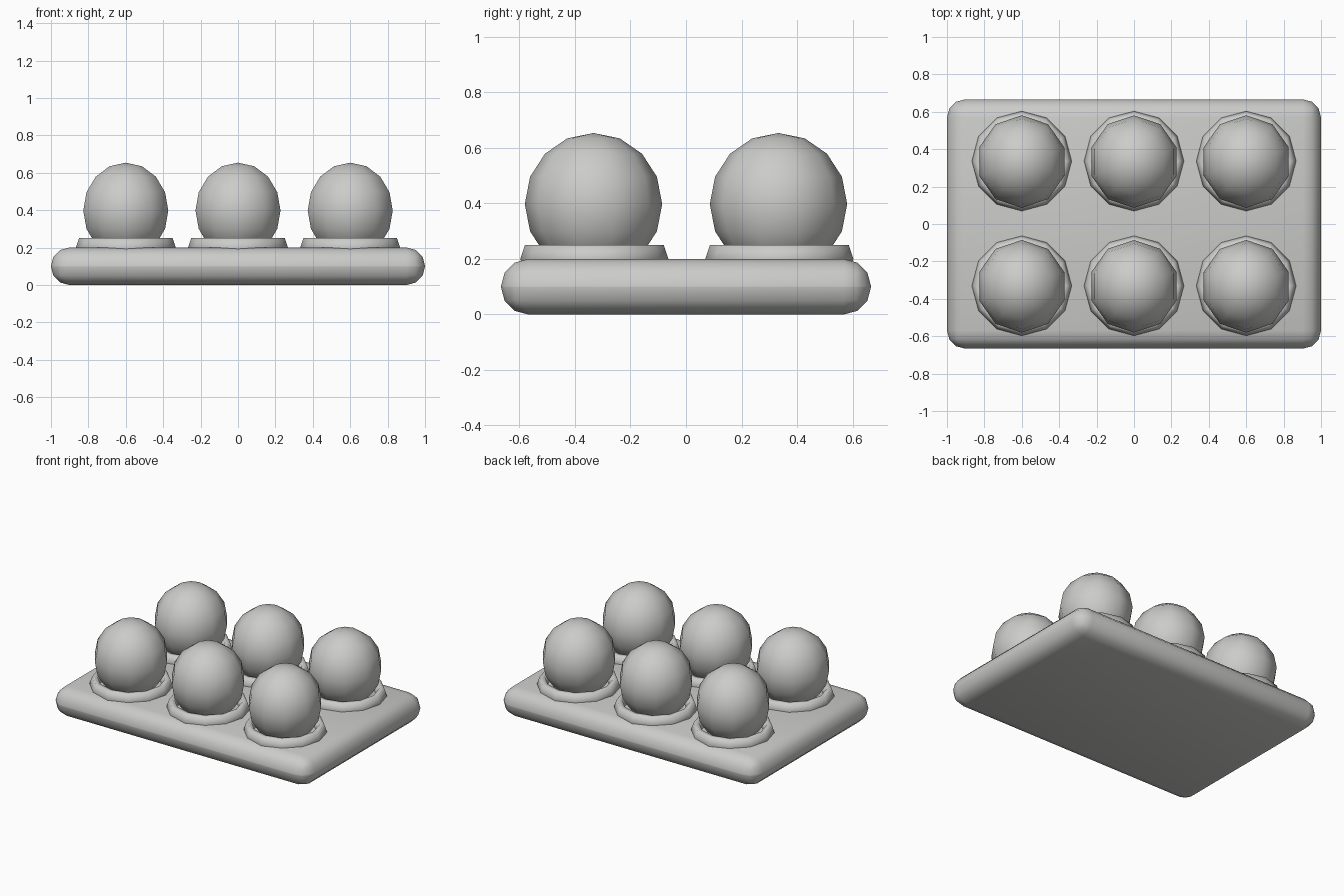
import bpy, bmesh
from math import cos, sin, pi, radians

cube = bpy.data.objects.get("Cube")
if cube:
    bpy.data.objects.remove(cube, do_unlink=True)

grey = bpy.data.materials.new("light_grey")
grey.use_nodes = True
grey.diffuse_color = (0.6, 0.6, 0.59, 1)
grey.node_tree.nodes["Principled BSDF"].inputs["Base Color"].default_value = grey.diffuse_color


def add_part(name, bm, location):
    bmesh.ops.recalc_face_normals(bm, faces=bm.faces)
    mesh = bpy.data.meshes.new(name)
    bm.to_mesh(mesh)
    bm.free()
    mesh.materials.append(grey)
    mesh.shade_smooth()
    part = bpy.data.objects.new(name, mesh)
    part.location = location
    bpy.context.collection.objects.link(part)
    return part


def loft(sections):
    """Skin a list of closed loops of points into a torus-like tube."""
    bm = bmesh.new()
    loops = [[bm.verts.new(p) for p in loop] for loop in sections]
    for i, a in enumerate(loops):
        b = loops[(i + 1) % len(loops)]
        for j in range(len(a)):
            k = (j + 1) % len(a)
            bm.faces.new((a[j], b[j], b[k], a[k]))
    return bm


# Tray: a slab with fully rounded edges
bm = bmesh.new()
bmesh.ops.create_cube(bm, size=1)
bmesh.ops.scale(bm, vec=(2, 4 / 3, 0.2), verts=bm.verts)
tray = add_part("tray", bm, (0, 0, 0.1))
bevel = tray.modifiers.new("rounded_edges", "BEVEL")
bevel.width = 0.098
bevel.segments = 3


# Egg: a ten-sided sphere, slightly taller than wide
def add_egg(name, x, y):
    bm = bmesh.new()
    rings, sides = 8, 10
    top, bottom = bm.verts.new((0, 0, 0.256)), bm.verts.new((0, 0, -0.256))
    rows = []
    for r in range(1, rings):
        t = pi * r / rings
        rows.append([bm.verts.new((0.239 * sin(t) * sin(2 * pi * s / sides),
                                   0.2475 * sin(t) * cos(2 * pi * s / sides),
                                   0.256 * cos(t))) for s in range(sides)])
    for s in range(sides):
        n = (s + 1) % sides
        bm.faces.new((top, rows[0][s], rows[0][n]))
        bm.faces.new((bottom, rows[-1][n], rows[-1][s]))
        for a, b in zip(rows, rows[1:]):
            bm.faces.new((a[s], b[s], b[n], a[n]))
    add_part(name, bm, (x, y, 0.398))


# Cup rim: a twelve-sided ring with a hexagonal section
def add_rim(name, x, y):
    sections = []
    for i in range(12):
        a = 2 * pi * i / 12
        loop = []
        for j in range(6):
            b = 2 * pi * j / 6
            r = 0.2335 + 0.0335 * cos(b)
            loop.append((r * cos(a), r * sin(a), 0.058 * sin(b)))
        sections.append(loop)
    add_part(name, loft(sections), (x, y, 0.2))


for row, y in (("front", -1 / 3), ("back", 1 / 3)):
    for column, x in (("right", -0.6), ("middle", 0), ("left", 0.6)):
        add_rim(f"{row}_{column}_rim", x, y + 0.003)
        add_egg(f"{row}_{column}_egg", x, y)
